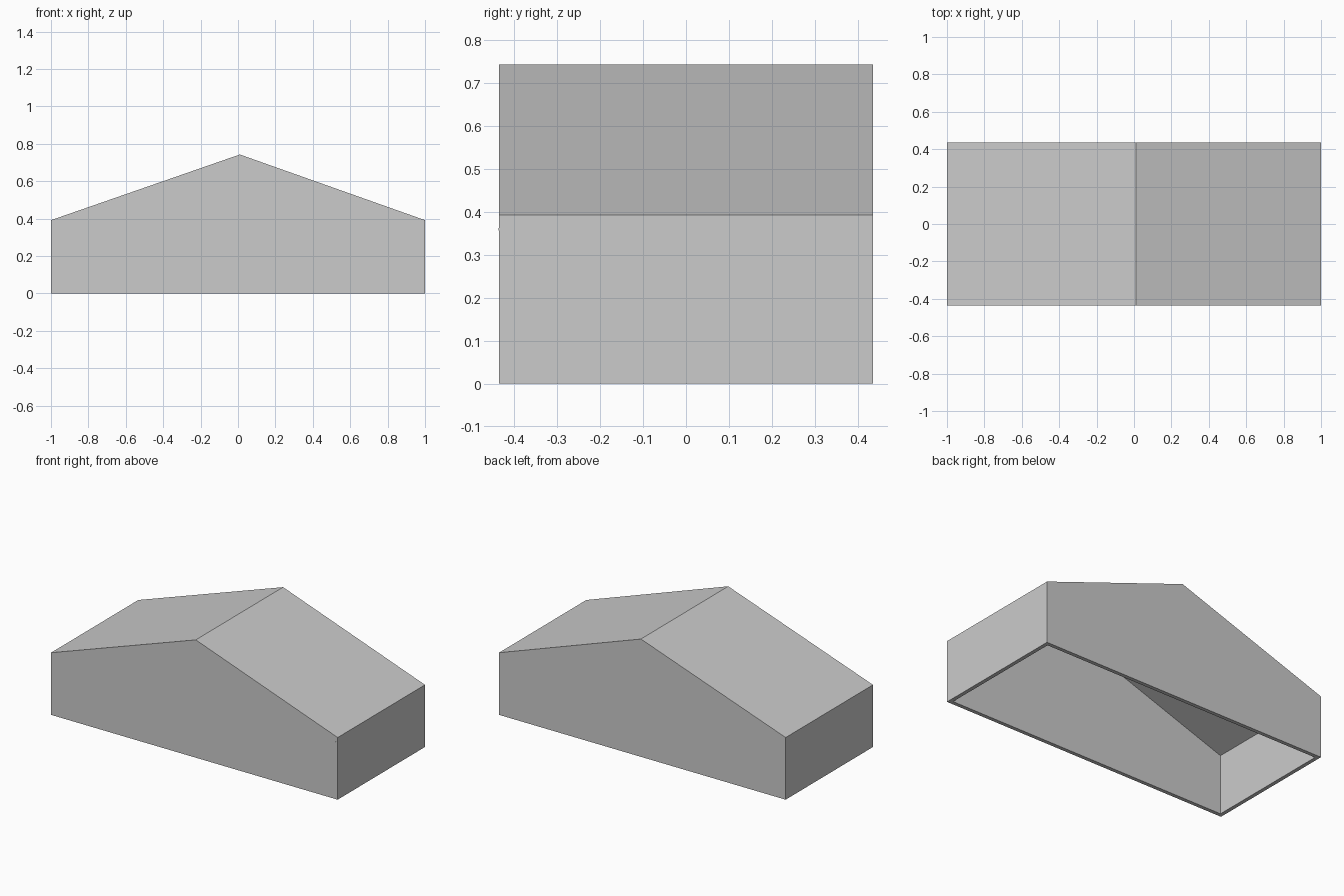
import bpy, bmesh

if "Cube" in bpy.data.objects:
    bpy.data.objects.remove(bpy.data.objects["Cube"])

HALF_Y, T = 0.435, 0.024

# Gabled house shell: outer profile extruded along y, open underneath
outer = [(-1, 0), (-1, 0.392), (0.01, 0.743), (1, 0.392), (1, 0)]
inner = [(-1 + T, 0), (-1 + T, 0.375), (0.01, 0.743 - T * 1.06),
         (1 - T, 0.375), (1 - T, 0)]


def extruded_rings(bm, profile, half_y):
    return [[bm.verts.new((x, y, z)) for x, z in profile]
            for y in (-half_y, half_y)]


def skin(bm, rings):
    front, back = rings
    bm.faces.new(front)
    bm.faces.new(back)
    for i in range(len(front) - 1):  # bottom side stays open
        bm.faces.new((front[i], front[i + 1], back[i + 1], back[i]))


bm = bmesh.new()
a = extruded_rings(bm, outer, HALF_Y)
b = extruded_rings(bm, inner, HALF_Y - T)
skin(bm, a)
skin(bm, b)

# Bottom rim joining outer and inner walls
oc = [a[0][0], a[0][-1], a[1][-1], a[1][0]]
ic = [b[0][0], b[0][-1], b[1][-1], b[1][0]]
for i in range(4):
    j = (i + 1) % 4
    bm.faces.new((oc[i], oc[j], ic[j], ic[i]))
bmesh.ops.recalc_face_normals(bm, faces=bm.faces)
mesh = bpy.data.meshes.new("house_shell")
bm.to_mesh(mesh)
bm.free()
bpy.context.collection.objects.link(bpy.data.objects.new("house_shell", mesh))

# Tiny sliver on the front wall by the right eave
bpy.ops.mesh.primitive_cube_add(size=1, location=(0.986, -HALF_Y + 0.009, 0.359))
pin = bpy.context.object
pin.name = "corner_pin"
pin.scale = (0.025, 0.02, 0.006)
